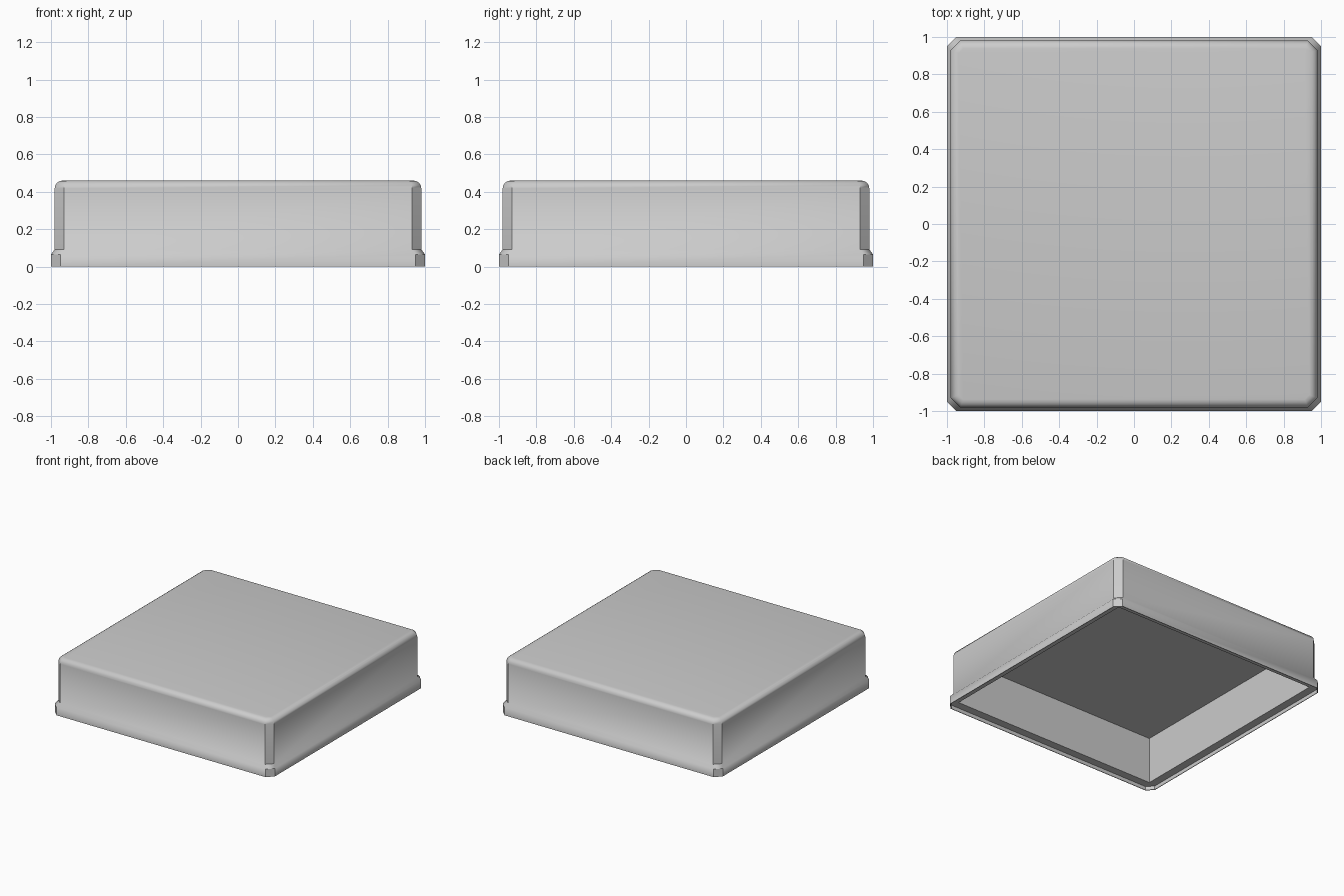
import bpy, bmesh, math

if "Cube" in bpy.data.objects:
    bpy.data.objects.remove(bpy.data.objects["Cube"])

# Each ring is a chamfered square: (half width, corner chamfer, height)
def ring(bm, h, c, z):
    k = h - c
    pts = [(k, -h), (h, -k), (h, k), (k, h), (-k, h), (-h, k), (-h, -k), (-k, -h)]
    return [bm.verts.new((x, y, z)) for x, y in pts]

# Underside: cavity ceiling, sharp-cornered cavity wall, recessed ledge, thin lip
profile = [(0.93, 0, 0.41), (0.93, 0, 0.03), (0.995, 0.05, 0.03), (0.995, 0.05, 0)]
# Outside: flared lip, slope and main wall
profile += [(1.0, 0.05, 0), (1.0, 0.05, 0.065), (0.98, 0.05, 0.092)]
# Rounded top edge, chamfers shrinking as the outline moves inward
radius, steps = 0.042, 4
for i in range(steps + 1):
    a = math.pi / 2 * i / steps
    d = radius * (1 - math.cos(a))
    z = 0.46 - radius + radius * math.sin(a)
    profile.append((0.98 - d, 0.05 - 0.586 * d, z))

bm = bmesh.new()
rings = [ring(bm, *p) for p in profile]
for lower, upper in zip(rings, rings[1:]):
    for i in range(8):
        j = (i + 1) % 8
        bm.faces.new((lower[i], lower[j], upper[j], upper[i]))
bm.faces.new(rings[0][::-1])
bm.faces.new(rings[-1])
bmesh.ops.remove_doubles(bm, verts=bm.verts[:], dist=1e-5)
bmesh.ops.recalc_face_normals(bm, faces=bm.faces[:])

mesh = bpy.data.meshes.new("box_lid")
bm.to_mesh(mesh)
bm.free()
lid = bpy.data.objects.new("box_lid", mesh)
bpy.context.collection.objects.link(lid)

# Smooth the rounded rim, keep the corner chamfers crisp
bpy.context.view_layer.objects.active = lid
lid.select_set(True)
bpy.ops.object.shade_smooth_by_angle(angle=math.radians(40))
